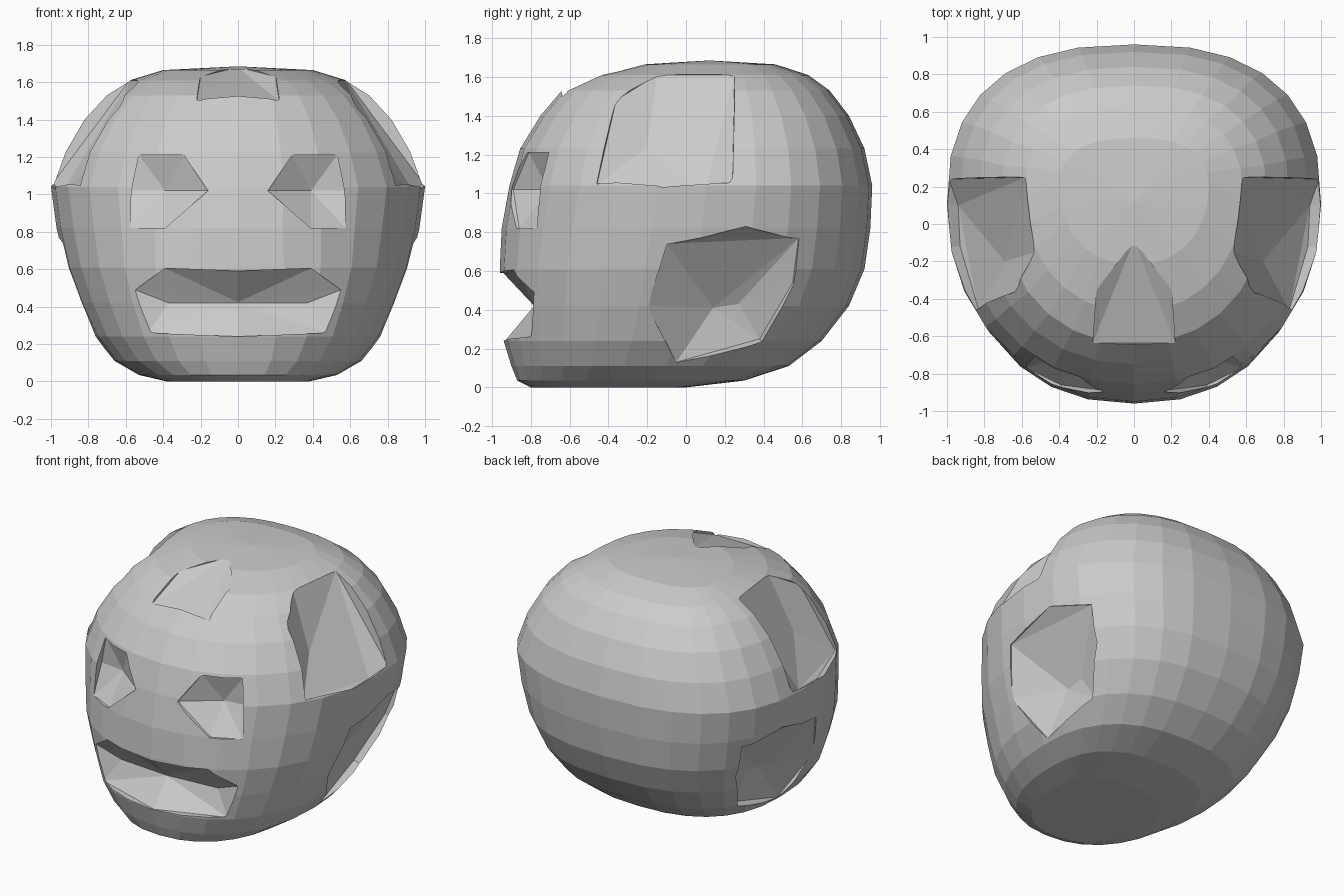
import bpy, bmesh
from math import sin, cos, pi
from mathutils import Vector

if "Cube" in bpy.data.objects:
    bpy.data.objects.remove(bpy.data.objects["Cube"])

SEG = 28


def finish(bm, name):
    bmesh.ops.recalc_face_normals(bm, faces=bm.faces)
    me = bpy.data.meshes.new(name)
    bm.to_mesh(me)
    bm.free()
    ob = bpy.data.objects.new(name, me)
    bpy.context.collection.objects.link(ob)
    return ob


def spow(v, e):
    return (1 if v >= 0 else -1) * abs(v) ** e


# Head shell: stacked rings (height, half width, front y, back y)
rings = [
    (0.00, 0.38, -0.80, 0.00), (0.035, 0.53, -0.87, 0.30),
    (0.11, 0.66, -0.90, 0.53), (0.24, 0.765, -0.94, 0.70),
    (0.42, 0.85, -0.955, 0.84), (0.61, 0.92, -0.96, 0.92),
    (0.82, 0.97, -0.95, 0.95), (1.04, 1.00, -0.91, 0.96),
    (1.23, 0.93, -0.855, 0.92), (1.40, 0.83, -0.75, 0.84),
    (1.53, 0.71, -0.64, 0.74), (1.61, 0.58, -0.47, 0.63),
    (1.665, 0.40, -0.22, 0.46),
]
bm = bmesh.new()
loops = []
for z, a, yf, yb in rings:
    cy = (yf + yb) / 2 + 0.08
    front = 2.28 if z < 0.7 else 2.14
    loop = []
    for i in range(SEG):
        t = 2 * pi * i / SEG + pi / 2
        c, s = cos(t), sin(t)
        n, d = (2.5, yb - cy) if s >= 0 else (front, cy - yf)
        loop.append(bm.verts.new((a * spow(c, 2 / n), cy + d * spow(s, 2 / n), z)))
    loops.append(loop)
for lo, hi in zip(loops, loops[1:]):
    for i in range(SEG):
        j = (i + 1) % SEG
        bm.faces.new((lo[i], lo[j], hi[j], hi[i]))
bm.faces.new(loops[0][::-1])
crown = bm.verts.new((0, 0.12, 1.685))
for i in range(SEG):
    bm.faces.new((loops[-1][i], loops[-1][(i + 1) % SEG], crown))
head = finish(bm, "head")


def carve(name, rim, deep, out, side=1):
    """Cut a faceted hollow: hull of rim, rim pushed outward, and deep points."""
    bm = bmesh.new()
    pts = [Vector(p) for p in rim + deep] + [Vector(p) + Vector(out) for p in rim]
    for p in pts:
        bm.verts.new((p.x * side, p.y, p.z))
    bmesh.ops.convex_hull(bm, input=bm.verts[:])
    loose = [v for v in bm.verts if not v.link_faces]
    bmesh.ops.delete(bm, geom=loose, context='VERTS')
    cutter = finish(bm, name + "_cutter")
    cutter.hide_render = True
    mod = head.modifiers.new(name, 'BOOLEAN')
    mod.operation = 'DIFFERENCE'
    mod.solver = 'EXACT'
    mod.object = cutter
    bpy.context.view_layer.objects.active = head
    bpy.ops.object.modifier_apply(modifier=mod.name)
    bpy.data.objects.remove(cutter, do_unlink=True)


def both(pts):
    return pts + [(-x, y, z) for x, y, z in pts if x]


for s in (1, -1):
    # Eye sockets
    carve("eye", [(0.53, -0.70, 1.21), (0.29, -0.81, 1.21), (0.16, -0.89, 1.02),
                  (0.39, -0.86, 0.82), (0.575, -0.77, 0.82)],
          [(0.39, -0.71, 1.02), (0.57, -0.69, 1.02)], (0, -0.4, 0), s)
    # Ear hollows
    carve("ear", [(0.83, -0.46, 1.04), (0.63, -0.36, 1.48), (0.53, -0.15, 1.61),
                  (0.58, 0.25, 1.61), (0.77, 0.25, 1.47), (0.99, 0.24, 1.06),
                  (0.93, -0.12, 1.0), (0.94, 0.10, 1.01)],
          [(0.61, -0.05, 1.49), (0.69, -0.2, 1.24)], (0.45, 0, 0.3), s)
    # Hollows behind the jaw
    carve("jaw", [(0.93, -0.1, 0.74), (0.955, 0.31, 0.83), (0.83, 0.58, 0.77),
                  (0.75, 0.55, 0.54), (0.63, 0.38, 0.25), (0.67, -0.05, 0.13),
                  (0.84, -0.2, 0.42)],
          [(0.66, 0.14, 0.41), (0.66, 0.27, 0.43)], (0.45, 0.1, -0.2), s)
    # Mouth, one half at a time
    carve("mouth", [(-0.01, -0.945, 0.59), (0.39, -0.86, 0.605), (0.55, -0.78, 0.49),
                    (0.48, -0.80, 0.26), (-0.01, -0.935, 0.24)],
          [(0.37, -0.755, 0.42), (-0.01, -0.785, 0.42)], (0, -0.4, 0), s)

# Dent in the forehead
carve("forehead", both([(0.22, -0.635, 1.50), (0.20, -0.35, 1.63), (0, -0.09, 1.68)]),
      both([(0, -0.43, 1.57), (0.10, -0.42, 1.58)]), (0, -0.12, 0.4))

for p in head.data.polygons:
    p.use_smooth = False
